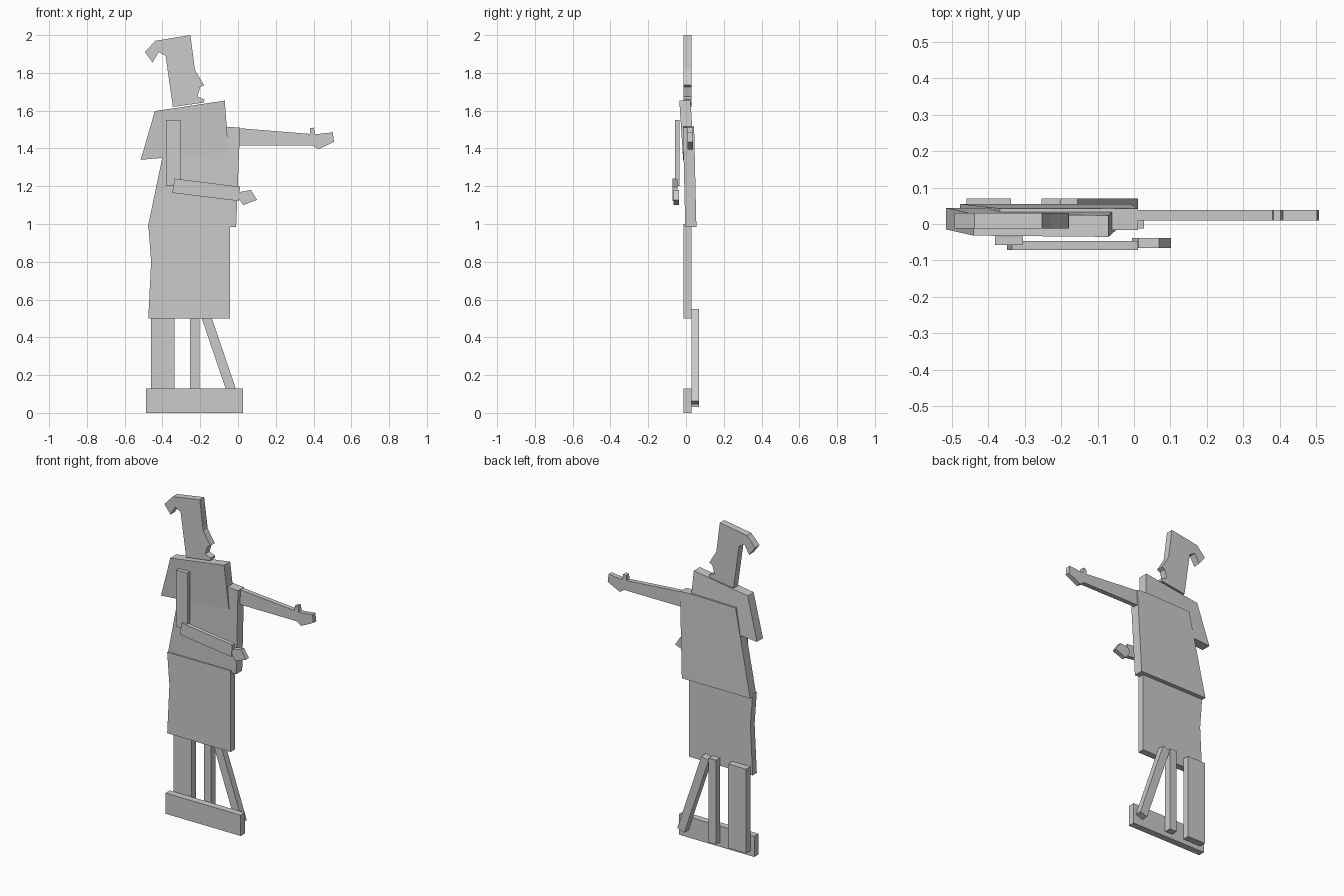
import bpy, bmesh


def plate(name, outline, front, back, lean=0.0, z_ref=0.0):
    """Extrude an (x, z) outline from y=front to y=back; lean shifts y with height."""
    bm = bmesh.new()
    rings = [[bm.verts.new((x, y + lean * (z - z_ref), z)) for x, z in outline]
             for y in (front, back)]
    bm.faces.new(rings[0])
    bm.faces.new(rings[1][::-1])
    n = len(outline)
    for i in range(n):
        j = (i + 1) % n
        bm.faces.new((rings[0][j], rings[0][i], rings[1][i], rings[1][j]))
    bmesh.ops.recalc_face_normals(bm, faces=bm.faces)
    mesh = bpy.data.meshes.new(name)
    bm.to_mesh(mesh)
    bm.free()
    obj = bpy.data.objects.new(name, mesh)
    bpy.context.collection.objects.link(obj)
    return obj


def rect(x0, x1, z0, z1):
    return [(x0, z0), (x1, z0), (x1, z1), (x0, z1)]


# Base board and the struts fixed behind it
plate("base_board", rect(-0.487, 0.027, 0, 0.128), -0.012, 0.029)
plate("wide_leg", rect(-0.46, -0.337, 0.03, 0.55), 0.029, 0.07)
plate("narrow_leg", rect(-0.254, -0.204, 0.03, 0.55), 0.029, 0.07)
plate("diagonal_brace", [(-0.037, 0.045), (0.011, 0.062), (-0.155, 0.55),
                         (-0.203, 0.533)], 0.029, 0.07)

# Skirt
plate("skirt", [(-0.475, 0.5), (-0.042, 0.5), (-0.042, 1.0),
                (-0.475, 1.0), (-0.46, 0.8)], -0.012, 0.029)

# Leaning torso and shoulder cape
plate("torso", [(-0.477, 0.985), (-0.01, 0.985), (0.011, 1.51),
                (-0.06, 1.515), (-0.368, 1.51)], -0.004, 0.055, -0.023, 0.985)
plate("shoulder_cape", [(-0.515, 1.34), (-0.05, 1.38), (-0.07, 1.653),
                        (-0.44, 1.598)], -0.015, 0.044, -0.065, 1.34)

# Head with cap, in profile
plate("head", [(-0.345, 1.62), (-0.18, 1.643), (-0.178, 1.66), (-0.215, 1.675),
               (-0.2, 1.725), (-0.18, 1.735), (-0.228, 1.815), (-0.252, 2.0),
               (-0.437, 1.97), (-0.493, 1.91), (-0.452, 1.855), (-0.42, 1.91),
               (-0.383, 1.89)], -0.013, 0.03)

# Outstretched arm with hand and thumb
plate("outstretched_arm", [(-0.03, 1.415), (0.395, 1.415), (0.425, 1.395),
                           (0.508, 1.435), (0.502, 1.485), (0.408, 1.475),
                           (0.402, 1.51), (0.382, 1.508), (0.38, 1.477),
                           (-0.03, 1.51)], 0.009, 0.038)

# Folded arm in front of the torso
plate("folded_upper_arm", rect(-0.381, -0.304, 1.2, 1.55), -0.058, -0.034)
plate("folded_forearm", [(-0.348, 1.165), (0.003, 1.122), (0.011, 1.197),
                         (-0.335, 1.24)], -0.071, -0.046)
plate("folded_hand", [(-0.005, 1.145), (0.028, 1.1), (0.101, 1.128),
                      (0.068, 1.18), (0.012, 1.17)], -0.066, -0.038)
